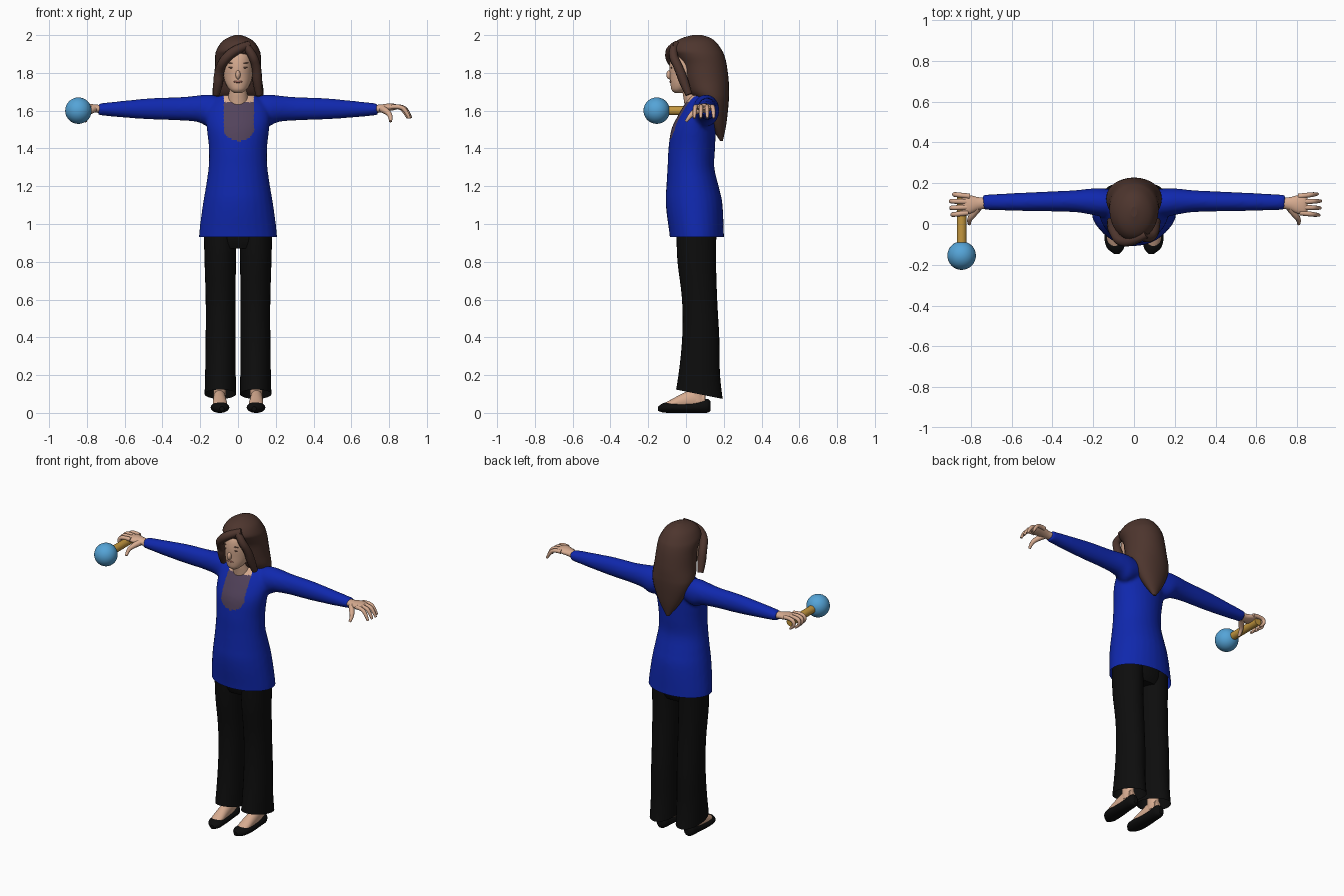
import bpy, bmesh, math
from mathutils import Vector

cube = bpy.data.objects.get("Cube")
if cube:
    bpy.data.objects.remove(cube, do_unlink=True)


def material(name, r, g, b):
    m = bpy.data.materials.new(name)
    m.use_nodes = True
    m.diffuse_color = (r, g, b, 1)
    shader = m.node_tree.nodes["Principled BSDF"]
    shader.inputs["Base Color"].default_value = (r, g, b, 1)
    shader.inputs["Roughness"].default_value = 0.8
    return m


skin = material("skin", .68, .41, .28)
brown = material("hair brown", .075, .036, .027)
blue = material("blouse blue", .005, .021, .42)
black = material("trouser black", .004, .004, .004)
plum = material("undershirt plum", .085, .055, .105)
gold = material("handle gold", .55, .31, .05)
sky = material("ball blue", .09, .37, .68)
rose = material("lip rose", .42, .16, .12)
dark = material("lash brown", .2, .1, .07)


def add_object(name, mesh, *mats):
    ob = bpy.data.objects.new(name, mesh)
    bpy.context.collection.objects.link(ob)
    mesh.materials.clear()
    for m in mats:
        mesh.materials.append(m)
    for p in mesh.polygons:
        p.use_smooth = len(p.vertices) < 5
    return ob


def from_bmesh(name, bm, *mats):
    bmesh.ops.recalc_face_normals(bm, faces=bm.faces)
    mesh = bpy.data.meshes.new(name)
    bm.to_mesh(mesh)
    bm.free()
    return add_object(name, mesh, *mats)


def bake(ob, *mats):
    """Replace an object by its evaluated mesh."""
    graph = bpy.context.evaluated_depsgraph_get()
    mesh = bpy.data.meshes.new_from_object(ob.evaluated_get(graph))
    name = ob.name
    bpy.data.objects.remove(ob, do_unlink=True)
    return add_object(name, mesh, *mats)


def refine(rings, steps=4):
    """Catmull-Rom interpolation of ring values."""
    out = []
    for i in range(len(rings) - 1):
        p = [rings[max(0, min(len(rings) - 1, i + k))] for k in (-1, 0, 1, 2)]
        for s in range(steps):
            t = s / steps
            out.append([b + t / 2 * (c - a + t * (2*a - 5*b + 4*c - d + t * (3*(b - c) + d - a)))
                        for a, b, c, d in zip(*p)])
    return out + [list(rings[-1])]


def loft(bm, axis, rings, side=1, count=28):
    """Elliptic rings (position, centre a, centre b, radius a, radius b) along an axis."""
    loops = []
    for t, ca, cb, ra, rb in refine(rings):
        loop = []
        for k in range(count):
            w = math.tau * k / count
            a, b = ca + max(ra, .002) * math.cos(w), cb + max(rb, .002) * math.sin(w)
            x, y, z = {"x": (t, a, b), "y": (a, t, b), "z": (a, b, t)}[axis]
            loop.append(bm.verts.new((x * side, y, z)))
        loops.append(loop)
    for lo, hi in zip(loops, loops[1:]):
        for k in range(count):
            n = (k + 1) % count
            bm.faces.new((lo[k], lo[n], hi[n], hi[k]))
    bm.faces.new(loops[0])
    bm.faces.new(loops[-1])


def part(name, mat, axis, rings, side=1):
    bm = bmesh.new()
    loft(bm, axis, rings, side)
    return from_bmesh(name, bm, mat)


def spans(rows):
    """Turn (z, half width, front, back) rows into ring values."""
    return [(z, 0, (f + b) / 2, rx, (b - f) / 2) for z, rx, f, b in rows]


def cut(ob, point, normal):
    """Trim away everything below a plane, leaving an open hem."""
    bm = bmesh.new()
    bm.from_mesh(ob.data)
    bmesh.ops.bisect_plane(bm, geom=bm.verts[:] + bm.edges[:] + bm.faces[:],
                           plane_co=point, plane_no=normal, clear_inner=True)
    bm.to_mesh(ob.data)
    bm.free()


def tube(name, mat, points, radii):
    curve = bpy.data.curves.new(name, "CURVE")
    curve.dimensions = "3D"
    curve.bevel_depth = 1
    curve.bevel_resolution = 3
    curve.use_fill_caps = True
    spline = curve.splines.new("NURBS")
    spline.points.add(len(points) - 1)
    for p, co, r in zip(spline.points, points, radii):
        p.co = (*co, 1)
        p.radius = r
    spline.use_endpoint_u = True
    spline.order_u = 3
    ob = bpy.data.objects.new(name, curve)
    bpy.context.collection.objects.link(ob)
    return bake(ob, mat)


def ball(name, mat, loc, size):
    bm = bmesh.new()
    bmesh.ops.create_uvsphere(bm, u_segments=32, v_segments=16, radius=1)
    for v in bm.verts:
        v.co = Vector(loc) + Vector(c * s for c, s in zip(v.co, size))
    return from_bmesh(name, bm, mat)


# Blouse: body and sleeves fused into one skin
bm = bmesh.new()
loft(bm, "z", spans([
    (.86, .21, -.08, .203), (.95, .206, -.088, .2), (1.05, .194, -.102, .197),
    (1.13, .182, -.108, .19), (1.2, .17, -.104, .173), (1.3, .156, -.098, .15),
    (1.4, .154, -.093, .154), (1.5, .165, -.078, .158), (1.57, .17, -.045, .158),
    (1.63, .15, -.01, .152), (1.685, .09, .025, .13)]))
for side in (1, -1):
    loft(bm, "x", [(.06, .1, 1.61, .06, .06), (.15, .105, 1.6, .07, .085),
                   (.21, .11, 1.61, .064, .071), (.3, .112, 1.61, .053, .062),
                   (.45, .11, 1.61, .048, .057), (.6, .108, 1.608, .043, .045),
                   (.74, .107, 1.607, .037, .031)], side)
blouse = from_bmesh("blouse", bm, blue)
remesh = blouse.modifiers.new("fuse", "REMESH")
remesh.mode = "VOXEL"
remesh.voxel_size = .01
soften = blouse.modifiers.new("soften", "SMOOTH")
soften.iterations = 6
blouse = bake(blouse, blue, plum, skin)
cut(blouse, (0, 0, .93), (0, 0, 1))
for p in blouse.data.polygons:
    p.use_smooth = True
    p.material_index = 0
    x, y, z = p.center
    u = min(1, abs(x - .005) / .08)
    if y < .06 and u < 1:
        if z > 1.645:
            p.material_index = 2
        elif z > 1.44 + .06 * (1 - math.sqrt(1 - u * u)):
            p.material_index = 1

# Trousers, feet and shoes
part("trouser_hips", black, "z", spans([
    (.87, .15, -.03, .14), (.93, .175, -.048, .16), (1.08, .16, -.05, .15)]))
for side, label in ((1, "left"), (-1, "right")):
    leg = part(label + "_trouser_leg", black, "z", [
        (.03, .094, .065, .085, .135), (.2, .093, .07, .081, .11), (.4, .092, .078, .079, .098),
        (.6, .092, .072, .079, .093), (.8, .094, .057, .083, .102), (.96, .094, .055, .087, .106)], side)
    cut(leg, (0, .065, .1), (0, .2, 1))
    part(label + "_foot", skin, "y", [
        (-.11, .093, .042, .022, .012), (-.08, .095, .045, .037, .025), (-.02, .097, .06, .036, .042),
        (.04, .098, .07, .033, .055), (.1, .098, .07, .025, .045)], side)
    part(label + "_ankle", skin, "z", [
        (.06, .098, .06, .032, .045), (.14, .096, .06, .033, .04), (.26, .094, .07, .038, .042)], side)
    part(label + "_shoe", black, "y", [
        (-.147, .085, .022, .012, .012), (-.12, .09, .027, .04, .025), (-.08, .095, .029, .049, .029),
        (-.02, .097, .027, .046, .027), (.05, .098, .03, .04, .03), (.11, .098, .037, .036, .037),
        (.13, .098, .037, .014, .025)], side)

# Hands: palm, four curled fingers and a thumb
for side, label in ((1, "left"), (-1, "right")):
    part(label + "_palm", skin, "x", [
        (.71, .105, 1.607, .027, .022), (.76, .1, 1.612, .031, .021), (.8, .096, 1.618, .044, .02),
        (.835, .094, 1.62, .046, .015), (.85, .094, 1.618, .035, .008)], side)
    if side > 0:
        bend = [(.82, 1.62), (.87, 1.625), (.9, 1.59), (.914, 1.56)]
    else:
        bend = [(.82, 1.625), (.885, 1.635), (.902, 1.59), (.865, 1.565)]
    for k in range(4):
        y = .055 + .027 * k
        reach = (-.006, 0, .002, -.014)[k]
        tube(f"{label}_finger_{k + 1}", skin,
             [(side * (x + reach), y + (x - .82) * (k - 1.5) * .08, z) for x, z in bend],
             (.013, .012, .011, .007))
    tube(label + "_thumb", skin, [(side * .765, .08, 1.61), (side * .79, .045, 1.595),
                                  (side * .81, .02, 1.57), (side * .807, 0, 1.543)],
         (.02, .016, .012, .008))

# Rattle held in the right hand
part("rattle_handle", gold, "y", [(-.12, -.845, 1.6, .024, .024), (.0, -.845, 1.6, .024, .024),
                                  (.135, -.845, 1.6, .024, .024)])
ball("rattle_ball", sky, (-.845, -.155, 1.6), (.07, .07, .07))

# Neck, head and face
part("neck", skin, "z", [(1.58, 0, .06, .06, .06), (1.66, 0, .04, .054, .052),
                         (1.7, 0, .032, .048, .05), (1.78, 0, .03, .045, .05)])
part("head", skin, "z", [
    (1.694, 0, -.04, .02, .02), (1.71, 0, -.033, .043, .043), (1.74, 0, -.01, .064, .072),
    (1.78, 0, .01, .076, .095), (1.84, 0, .02, .081, .108), (1.9, 0, .02, .075, .095),
    (1.95, 0, .04, .05, .07)])
ball("nose", skin, (0, -.088, 1.79), (.013, .016, .024))
ball("lips", rose, (0, -.08, 1.753), (.023, .007, .006))
for side, label in ((1, "left"), (-1, "right")):
    ball(label + "_eyelid", dark, (side * .035, -.077, 1.828), (.016, .004, .004))
    ball(label + "_eyebrow", dark, (side * .036, -.076, 1.853), (.02, .004, .003))

# Hair: long mass tapering down the back, with swept front locks
part("hair", brown, "z", spans([
    (1.44, .01, .18, .195), (1.52, .068, .13, .212), (1.6, .11, .09, .222), (1.66, .132, .05, .227),
    (1.7, .136, .012, .228), (1.76, .128, -.012, .226), (1.84, .122, -.03, .216),
    (1.89, .121, -.062, .204), (1.92, .114, -.082, .19), (1.96, .09, -.06, .162),
    (1.985, .056, -.02, .13), (2.0, .015, .035, .085)]))
tube("right_fringe", brown, [(.06, -.05, 1.95), (-.01, -.085, 1.925), (-.075, -.085, 1.87),
                             (-.1, -.03, 1.81), (-.105, -.01, 1.74), (-.115, .015, 1.685)],
     (.02, .027, .025, .026, .028, .018))
tube("left_fringe", brown, [(.04, -.06, 1.945), (.075, -.075, 1.9), (.1, -.04, 1.83),
                            (.102, -.01, 1.75), (.112, .015, 1.685)],
     (.02, .024, .024, .027, .018))
